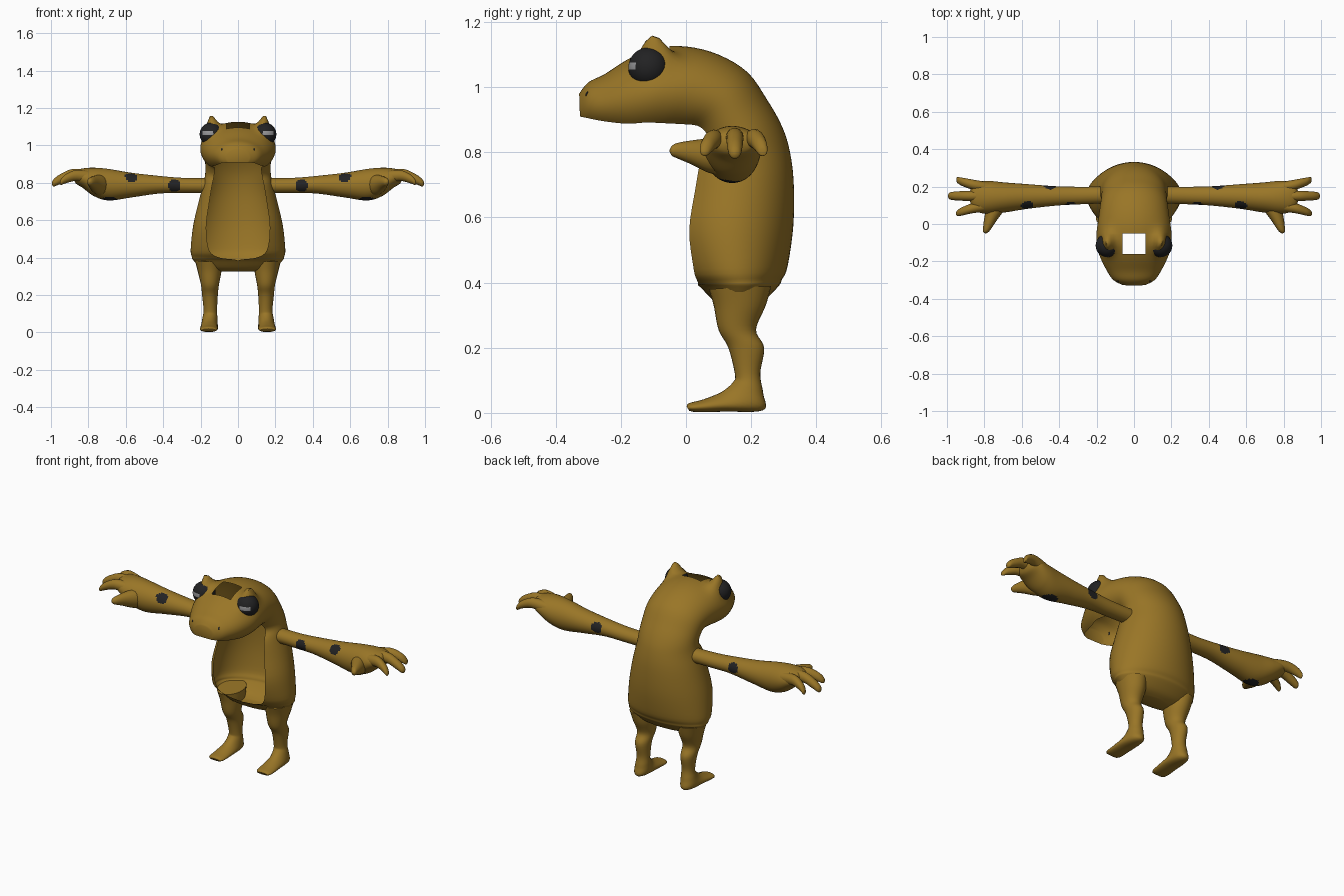
import bpy, bmesh, math
from mathutils import Vector

if "Cube" in bpy.data.objects:
    bpy.data.objects.remove(bpy.data.objects["Cube"])


def material(name, rgb):
    m = bpy.data.materials.new(name)
    m.diffuse_color = (*rgb, 1)
    m.use_nodes = True
    m.node_tree.nodes["Principled BSDF"].inputs["Base Color"].default_value = m.diffuse_color
    return m


OLIVE = material("olive_skin", (0.32, 0.18, 0.02))
DARK = material("dark_spot", (0.016, 0.016, 0.017))
SHINE = material("eye_shine", (0.30, 0.30, 0.31))


def spline(rows, steps):
    """Catmull-Rom through rows of equal-length number tuples."""
    out = []
    for i in range(len(rows) - 1):
        a, b, c, d = (rows[max(0, min(len(rows) - 1, i + k))] for k in (-1, 0, 1, 2))
        for s in range(steps):
            t = s / steps
            out.append([0.5 * (2 * q + (r - p) * t + (2 * p - 5 * q + 4 * r - w) * t * t
                               + (3 * q - p - 3 * r + w) * t ** 3)
                        for p, q, r, w in zip(a, b, c, d)])
    return out + [list(rows[-1])]


def finish(name, bm, mirror=True, mats=(OLIVE,), recalc=True):
    if recalc:
        bmesh.ops.recalc_face_normals(bm, faces=bm.faces)
    me = bpy.data.meshes.new(name)
    bm.to_mesh(me)
    bm.free()
    ob = bpy.data.objects.new(name, me)
    bpy.context.collection.objects.link(ob)
    for m in mats:
        me.materials.append(m)
    if mirror:
        md = ob.modifiers.new("mirror", 'MIRROR')
        md.use_mirror_merge = False
    bpy.ops.object.select_all(action='DESELECT')
    ob.select_set(True)
    bpy.context.view_layer.objects.active = ob
    bpy.ops.object.shade_smooth_by_angle(angle=math.radians(50))
    return ob


def loft(rings, n=32):
    """Skin elliptical rings (centre, u, v, gap); gap is the open half width."""
    bm = bmesh.new()
    loops = []
    for c, u, v, gap in rings:
        a = math.asin(max(0, min(0.97, gap / u.length)))
        ts = [a + (2 * math.pi - 2 * a) * k / n for k in range(n + 1)]
        loops.append([bm.verts.new(c + u * math.sin(t) - v * math.cos(t)) for t in ts])
    for p, q in zip(loops, loops[1:]):
        for k in range(n):
            bm.faces.new((p[k], p[k + 1], q[k + 1], q[k]))
    bm.faces.new(loops[0])
    bm.faces.new(loops[-1])
    bmesh.ops.remove_doubles(bm, verts=bm.verts, dist=0.0004)
    return bm


def profile_rings(rows, steps, cx=None):
    """Rows: back y, back z, front y, front z, half width, gap or centre x."""
    rings = []
    for by, bz, fy, fz, hw, e in spline(rows, steps):
        x, gap = (0, e) if cx is None else (e, 0)
        rings.append((Vector((x, (by + fy) / 2, (bz + fz) / 2)), Vector((hw, 0, 0)),
                      Vector((0, (by - fy) / 2, (bz - fz) / 2)), gap))
    return rings


# Body and head: one hollow shell, open along belly, throat and mouth
body = [(.20, .325, .13, .325, .08, 0), (.24, .345, .09, .34, .19, 0),
        (.285, .39, .045, .385, .24, 0), (.295, .41, .025, .40, .247, .10),
        (.312, .45, -.01, .44, .253, .155), (.33, .58, -.045, .56, .24, .17),
        (.33, .72, -.03, .68, .21, .155), (.315, .82, -.01, .77, .185, .14),
        (.29, .89, .03, .815, .175, .13), (.25, .96, .03, .84, .175, .125),
        (.19, 1.045, .01, .855, .18, .125), (.10, 1.10, -.04, .85, .19, .135),
        (0, 1.125, -.09, .842, .2, .15), (-.10, 1.12, -.13, .84, .2, .155),
        (-.18, 1.085, -.18, .843, .18, .14), (-.25, 1.04, -.25, .86, .145, .115),
        (-.30, 1.015, -.30, .875, .11, .09), (-.328, .98, -.325, .89, .06, .05)]
bm = loft(profile_rings(body, 4), 48)
for v in bm.verts:
    # Brow ridges above the eyes
    w = max(0, min(1, (v.co.z - 1.02) / .05))
    v.co.z += .085 * w * math.exp(-((abs(v.co.x) - .15) / .04) ** 2 - ((v.co.y + .105) / .055) ** 2)
# Rectangular opening in the crown
for co, no in (((.062, 0, 0), (1, 0, 0)), ((-.062, 0, 0), (1, 0, 0)),
               ((0, -.05, 0), (0, 1, 0)), ((0, -.16, 0), (0, 1, 0))):
    top = [f for f in bm.faces if f.calc_center_median().z > 1.02]
    geom = top + list({e for f in top for e in f.edges}) + list({v for f in top for v in f.verts})
    bmesh.ops.bisect_plane(bm, geom=geom, plane_co=co, plane_no=no)
hole = []
for f in bm.faces:
    c = f.calc_center_median()
    if abs(c.x) < .062 and -.16 < c.y < -.05 and c.z > 1:
        hole.append(f)
bmesh.ops.delete(bm, geom=hole, context='FACES')
shell = finish("body_shell", bm, mirror=False)

# Legs with feet
leg = [(.262, .39, .07, .38, .072, .158), (.245, .33, .085, .33, .064, .152),
       (.215, .255, .10, .255, .048, .15), (.24, .20, .13, .20, .042, .15),
       (.228, .12, .15, .12, .036, .148), (.237, .06, .145, .095, .04, .15),
       (.237, .008, .11, .065, .045, .153), (.12, .004, .055, .042, .048, .155),
       (.04, .002, .01, .03, .046, .157), (.01, .006, .002, .02, .035, .157)]
finish("leg", loft(profile_rings(leg, 5, cx=1), 24))

# Arms: x, y, z, half depth, half height
arm = [(.165, .155, .785, .045, .04), (.30, .152, .786, .047, .041), (.42, .15, .79, .052, .047),
       (.57, .147, .788, .066, .066), (.69, .142, .79, .080, .084), (.77, .142, .805, .088, .076),
       (.83, .145, .825, .083, .052), (.865, .147, .83, .06, .035), (.878, .147, .83, .02, .012)]
bm = loft([(Vector((x, y, z)), Vector((0, a, 0)), Vector((0, 0, b)), 0)
           for x, y, z, a, b in spline(arm, 14)], 48)
# Painted arm spots: centre and radius
spots = [((.34, .11, .785), .035), ((.57, .095, .835), .034),
         ((.45, .20, .80), .032), ((.69, .13, .705), .045)]
for f in bm.faces:
    c = f.calc_center_median()
    f.material_index = int(any((c - Vector(p)).length < r for p, r in spots))
finish("arm", bm, mats=(OLIVE, DARK))

# Fingers and thumb: x, y, z, radius
fingers = {
    "outer_finger": [(.76, .19, .825, .03), (.86, .21, .842, .027), (.92, .226, .825, .022),
                     (.945, .235, .805, .015), (.95, .237, .80, .004)],
    "middle_finger": [(.77, .148, .835, .03), (.88, .15, .845, .027), (.95, .15, .82, .024),
                      (.985, .15, .80, .018), (.995, .15, .797, .004)],
    "inner_finger": [(.76, .10, .825, .03), (.86, .085, .84, .027), (.92, .067, .822, .022),
                     (.945, .058, .805, .015), (.952, .056, .80, .004)],
    "thumb": [(.72, .13, .785, .055), (.745, .07, .79, .048), (.77, .015, .80, .033),
              (.785, -.025, .805, .022), (.792, -.043, .805, .014), (.793, -.05, .805, .003)]}
for name, rows in fingers.items():
    u = Vector((1, 0, 0)) if name == "thumb" else Vector((0, 1, 0))
    finish(name, loft([(Vector((x, y, z)), u * r, Vector((0, 0, r * 1.1)), 0)
                       for x, y, z, r in spline(rows, 4)], 16))

# Eyes with a pale highlight band at the front
bm = bmesh.new()
bmesh.ops.create_uvsphere(bm, u_segments=36, v_segments=36, radius=.062)
for f in bm.faces:
    c = f.calc_center_median()
    f.material_index = int(-.006 < c.z < .018 and c.y < -.036 and c.x > -.01)
bmesh.ops.translate(bm, verts=bm.verts, vec=(.143, -.115, 1.06))
finish("eye", bm, mats=(DARK, SHINE))

# Nostrils resting on the snout
_, spot, normal, _ = shell.closest_point_on_mesh(Vector((.092, -.315, .985)))
bm = bmesh.new()
bmesh.ops.create_uvsphere(bm, u_segments=12, v_segments=8, radius=.008)
turn = normal.to_track_quat('Z', 'Y').to_matrix()
for v in bm.verts:
    v.co = spot + turn @ Vector((v.co.x * .6, v.co.y, v.co.z * .3))
finish("nostril", bm, mats=(DARK,))
